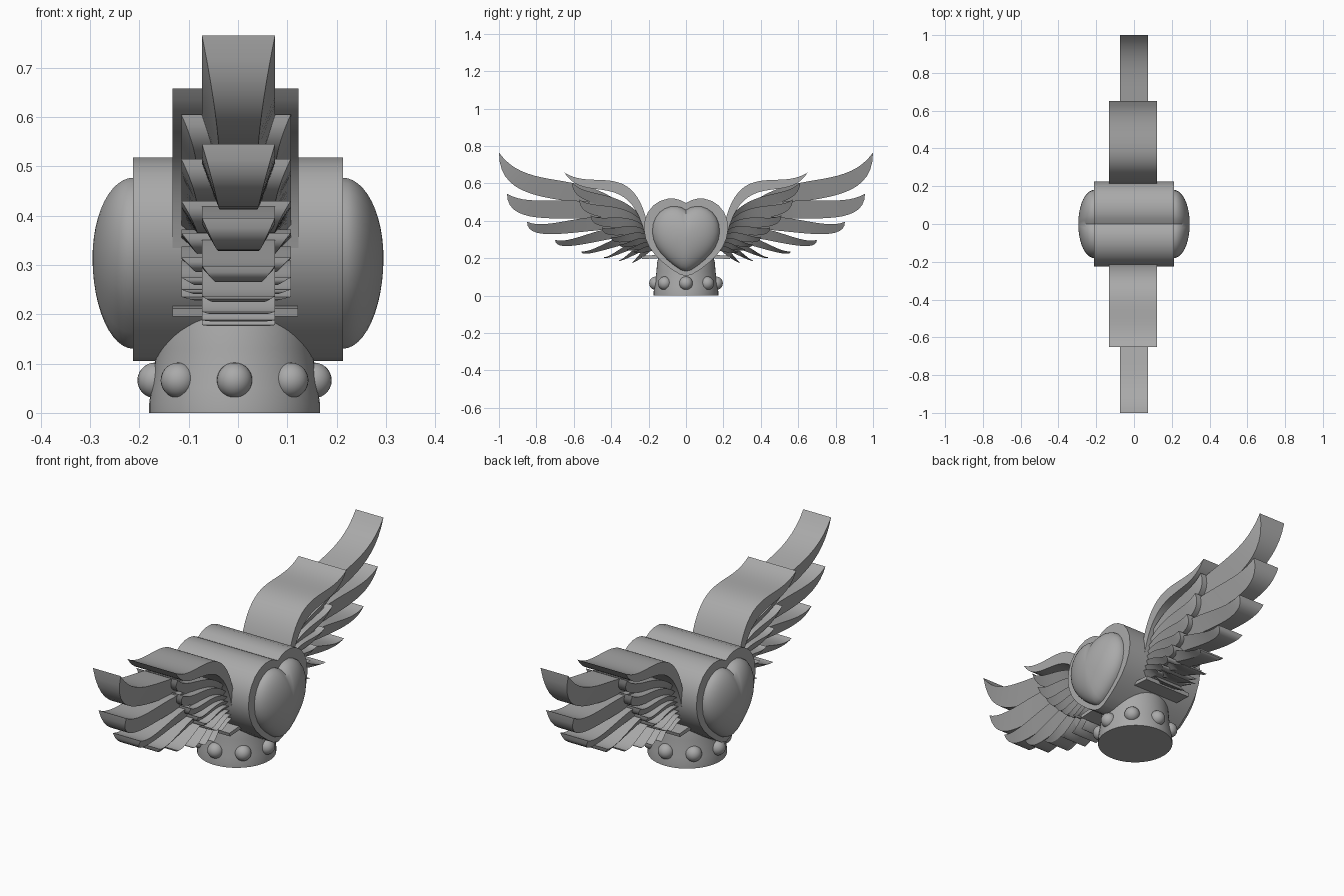
import bpy, bmesh, math
from mathutils import Vector

cube = bpy.data.objects.get("Cube")
if cube:
    bpy.data.objects.remove(cube)

grey = bpy.data.materials.new("plain_grey")
grey.use_nodes = True
colour = (0.4, 0.4, 0.4, 1)
grey.diffuse_color = colour
grey.node_tree.nodes["Principled BSDF"].inputs["Base Color"].default_value = colour


def finish(bm, name, mirror=None, angle=30):
    bmesh.ops.remove_doubles(bm, verts=bm.verts, dist=0.0004)
    bmesh.ops.recalc_face_normals(bm, faces=bm.faces)
    mesh = bpy.data.meshes.new(name)
    bm.to_mesh(mesh)
    bm.free()
    mesh.materials.append(grey)
    ob = bpy.data.objects.new(name, mesh)
    bpy.context.collection.objects.link(ob)
    bpy.ops.object.select_all(action="DESELECT")
    ob.select_set(True)
    bpy.context.view_layer.objects.active = ob
    bpy.ops.object.shade_smooth_by_angle(angle=math.radians(angle))
    if mirror is not None:
        mod = ob.modifiers.new("Mirror", "MIRROR")
        mod.use_axis = [i == mirror for i in range(3)]
    return ob


def skin(bm, rings, caps=True):
    """Join equal closed rings of points into a solid."""
    loops = [[bm.verts.new(p) for p in ring] for ring in rings]
    n = len(loops[0])
    for a, b in zip(loops, loops[1:]):
        for i in range(n):
            j = (i + 1) % n
            bm.faces.new((a[i], a[j], b[j], b[i]))
    if caps:
        bm.faces.new(loops[0])
        bm.faces.new(loops[-1])


def bezier(p, t):
    s = 1 - t
    return p[0] * s**3 + p[1] * 3 * s * s * t + p[2] * 3 * s * t * t + p[3] * t**3


def blade(name, upper, lower, wide, narrow, centre):
    """Curved feather, wide along its upper edge and narrow along its lower one."""
    rings = []
    steps = 20
    for k in range(steps + 1):
        t = k / steps
        u, l = bezier(upper, t), bezier(lower, t)
        w = narrow + (wide - narrow) * t**6
        rings.append([(centre - wide, u.x, u.y), (centre + wide, u.x, u.y),
                      (centre + w, l.x, l.y), (centre - w, l.x, l.y)])
    bm = bmesh.new()
    skin(bm, rings)
    finish(bm, name, mirror=1)


def fan(name, tips, root_top, root_low, wide, narrow, centre, first_curl):
    """Row of overlapping feathers; each lower edge tucks under the next feather."""
    tips = [Vector(t) for t in tips]
    tops = []
    for i, tip in enumerate(tips):
        root = Vector(root_top).lerp(Vector(root_low), i / (len(tips) - 1))
        d = tip - root
        curl = first_curl if i == 0 else 0.08
        tops.append([root, root + d * 0.33 + Vector((0, 0.25 * d.length)),
                     root + d * 0.78 - Vector((0, curl * d.length)), tip])
    for i in range(len(tips) - 1):
        top, nxt = tops[i], tops[i + 1]
        tip, below = top[3], nxt[3]
        drop = Vector((tip.x, below.y - 0.6 * (tip.y - below.y)))
        low = [nxt[0], nxt[1] - Vector((0, 0.02)), drop, tip]
        blade(f"{name}_{i + 1}", top, low, wide, narrow, centre)


# Heart-shaped body, extruded sideways
half = [(0, .495), (.03, .511), (.06, .518), (.1, .518), (.14, .505), (.175, .482),
        (.203, .447), (.22, .405), (.225, .355), (.216, .305), (.195, .258),
        (.165, .217), (.125, .178), (.08, .143), (.035, .114), (0, .105)]
outline = half + [(-y, z) for y, z in half[-2:0:-1]]
bm = bmesh.new()
skin(bm, [[(x, y, z) for y, z in outline] for x in (-.213, .213)])
finish(bm, "heart_body")

# Pillowed heart on each side
mid = .315
bm = bmesh.new()
rings = []
for k in range(13):
    a = k / 12 * math.pi / 2
    s = max(math.cos(a), .01)
    rings.append([(.212 + .083 * math.sin(a), y * .8 * s,
                   mid + ((z - .105) * .84 + .13 - mid) * s) for y, z in outline])
skin(bm, rings)
finish(bm, "heart_dome", mirror=0, angle=40)

# Round flared base
bm = bmesh.new()
profile = [(.173, 0), (.173, .02), (.169, .05), (.163, .09), (.158, .13), (.154, .18), (.14, .23)]
seg = 48
skin(bm, [[(-.007 + r * math.cos(i * math.tau / seg), r * math.sin(i * math.tau / seg), z)
           for i in range(seg)] for r, z in profile])
finish(bm, "base")

# Eight studs around the base
for i in range(8):
    a = i * math.tau / 8
    bm = bmesh.new()
    bmesh.ops.create_uvsphere(bm, u_segments=24, v_segments=14, radius=.036)
    bmesh.ops.translate(bm, verts=bm.verts,
                        vec=(-.007 + .161 * math.cos(a), .161 * math.sin(a), .066))
    finish(bm, f"base_stud_{i + 1}")

# Long flight feathers
fan("long_feather",
    [(1, .765), (.957, .545), (.85, .395), (.7, .298), (.56, .237), (.44, .205),
     (.36, .188), (.29, .178), (.24, .17)],
    (.24, .38), (.19, .24), .074, .038, .001, .18)

# Short covering feathers
fan("short_feather",
    [(.61, .605), (.57, .515), (.51, .43), (.45, .365), (.4, .315), (.355, .275),
     (.315, .25), (.28, .235), (.25, .225)],
    (.22, .4), (.18, .24), .111, .078, -.004, .1)

# Leading arm of each wing
arm_top = [Vector(p) for p in ((.215, .42), (.3, .72), (.5, .56), (.65, .658))]
arm_low = [Vector(p) for p in ((.22, .33), (.31, .69), (.54, .48), (.65, .658))]
blade("wing_arm", arm_top, arm_low, .128, .128, -.005)

# Thin slat under each wing
bm = bmesh.new()
skin(bm, [[(x, .15, .2), (x, .235, .195), (x, .24, .212), (x, .15, .218)] for x in (-.133, .122)])
finish(bm, "wing_slat", mirror=1)
